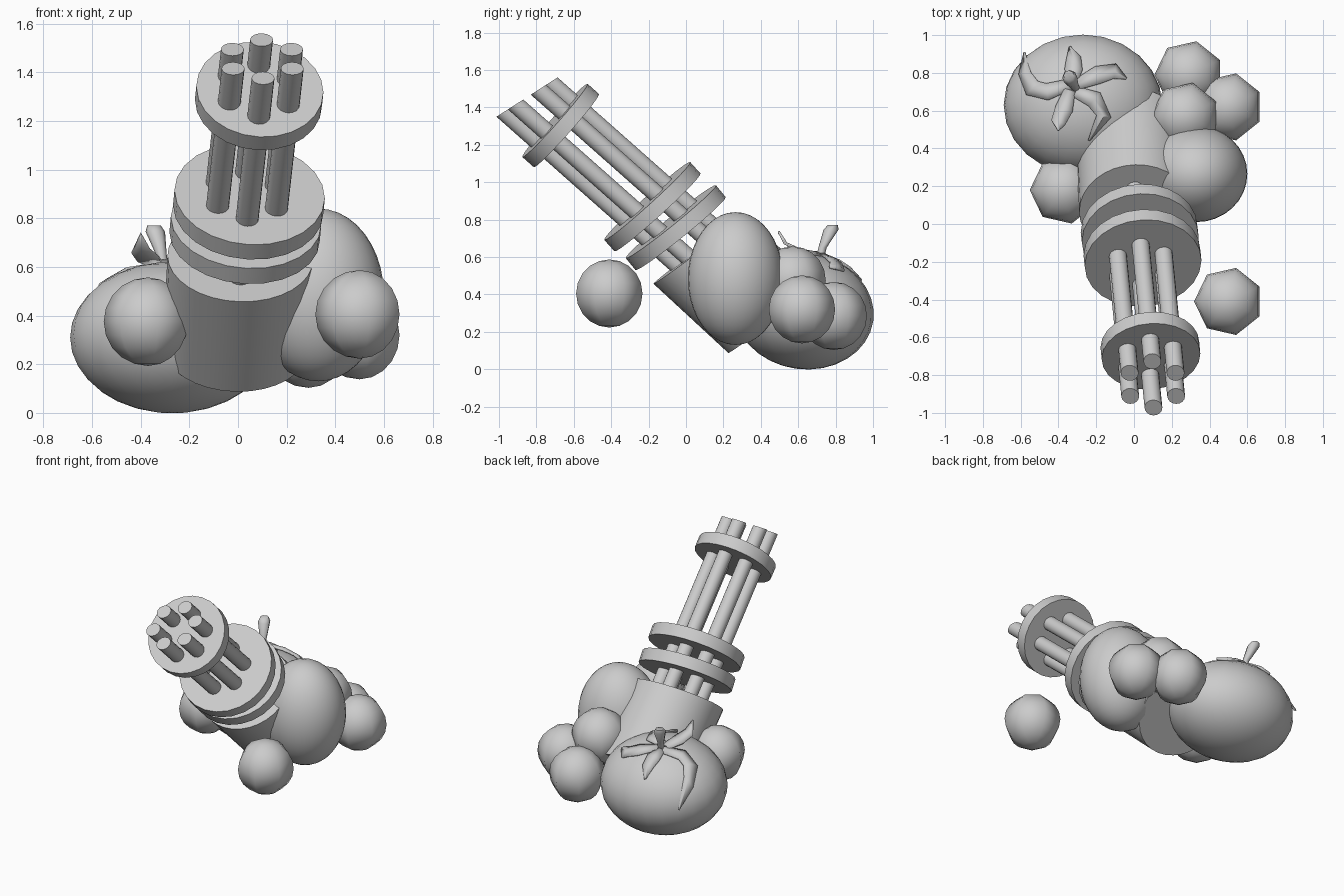
import bpy, bmesh, math
from mathutils import Vector, Matrix

if "Cube" in bpy.data.objects:
    bpy.data.objects.remove(bpy.data.objects["Cube"])

grey = bpy.data.materials.new("plain_grey")
grey.use_nodes = True
GREY = (0.6, 0.6, 0.6, 1)
grey.diffuse_color = GREY
grey.node_tree.nodes["Principled BSDF"].inputs["Base Color"].default_value = GREY


def finish(name, bm, angle=35):
    bmesh.ops.recalc_face_normals(bm, faces=bm.faces)
    mesh = bpy.data.meshes.new(name)
    bm.to_mesh(mesh)
    bm.free()
    mesh.materials.append(grey)
    ob = bpy.data.objects.new(name, mesh)
    bpy.context.collection.objects.link(ob)
    bpy.ops.object.select_all(action='DESELECT')
    ob.select_set(True)
    bpy.context.view_layer.objects.active = ob
    bpy.ops.object.shade_smooth_by_angle(angle=math.radians(angle))
    return ob


def frame(axis):
    """Side and up directions square to an axis."""
    side = Vector((1, 0, 0))
    side = (side - axis * side.dot(axis)).normalized()
    return side, axis.cross(side)


def rod(name, start, end, radius, segments, cut_normal=None):
    """Cylinder whose ends may be cut on a slanted plane."""
    start, end = Vector(start), Vector(end)
    axis = (end - start).normalized()
    normal = Vector(cut_normal or axis)
    side, up = frame(axis)
    bm = bmesh.new()
    rings = []
    for c in (start, end):
        ring = []
        for i in range(segments):
            a = math.tau * i / segments
            off = (side * math.cos(a) + up * math.sin(a)) * radius
            off -= axis * (off.dot(normal) / axis.dot(normal))
            ring.append(bm.verts.new(c + off))
        rings.append(ring)
        bm.faces.new(ring)
    for i in range(segments):
        j = (i + 1) % segments
        bm.faces.new((rings[0][i], rings[0][j], rings[1][j], rings[1][i]))
    return finish(name, bm)


def ball(name, matrix, segments, rings):
    bm = bmesh.new()
    bmesh.ops.create_uvsphere(bm, u_segments=segments, v_segments=rings,
                              radius=1, matrix=matrix)
    return finish(name, bm, 80)


def placed(center, scale, tilt=0):
    return (Matrix.Translation(center) @ Matrix.Rotation(tilt, 4, 'X')
            @ Matrix.Diagonal((*scale, 1)))


# Gun body and the three clamp discs
rod("gun_body", (-0.01, 0.47, 0.27), (0.01, 0.07, 0.64), 0.3, 32, (0.03, -0.6, 0.8))
for name, center, normal, radius in (
        ("rear_disc", (0.03, -0.055, 0.757), (0.07, -0.63, 0.78), 0.31),
        ("middle_disc", (0.045, -0.18, 0.869), (0.07, -0.67, 0.74), 0.31),
        ("front_disc", (0.087, -0.67, 1.303), (0.07, -0.747, 0.664), 0.262)):
    c, half = Vector(center), Vector(normal).normalized() * 0.041
    rod(name, c - half, c + half, radius, 24)

# Six barrels with slanted ends
muzzle, breech = Vector((0.1, -0.85, 1.455)), Vector((0.0, 0.15, 0.57))
cut = Vector((0, -0.54, 0.84))
axis = (muzzle - breech).normalized()
side, up = frame(axis)
for i in range(6):
    a = math.tau * (i + 0.5) / 6
    off = (side * math.cos(a) + up * math.sin(a)) * 0.14
    tip = off - axis * (off.dot(cut) / axis.dot(cut))
    rod(f"barrel_{i + 1}", breech + off, muzzle + tip, 0.047, 16, cut)

# Large egg on the left and the round fruit at the back
ball("egg", placed((0.33, 0.265, 0.485), (0.27, 0.255, 0.355)), 32, 20)
fruit = placed((-0.27, 0.63, 0.31), (0.42, 0.375, 0.31), math.radians(-8))
ball("fruit", fruit, 24, 16)

# Coarse small balls
for i, center in enumerate(((0.5, -0.41, 0.405), (0.29, 0.79, 0.285),
                            (0.5, 0.62, 0.32), (0.27, 0.57, 0.475),
                            (-0.37, 0.18, 0.375))):
    turn = Matrix.Rotation(math.pi / 2, 4, 'Z')
    ball(f"small_ball_{i + 1}", placed(center, (0.182,) * 3) @ turn, 7, 10)


# Stem, flaring to its top
stem_path = [(-0.3, 0.71, 0.56, 0.022), (-0.315, 0.73, 0.65, 0.022),
             (-0.34, 0.775, 0.745, 0.04), (-0.345, 0.785, 0.77, 0.028)]
bm = bmesh.new()
rings = []
for x, y, z, r in stem_path:
    ring = []
    for i in range(8):
        a = math.tau * i / 8
        ring.append(bm.verts.new((x + r * math.cos(a), y + r * math.sin(a), z)))
    rings.append(ring)
for low, high in zip(rings, rings[1:]):
    for i in range(8):
        j = (i + 1) % 8
        bm.faces.new((low[i], low[j], high[j], high[i]))
bm.faces.new(rings[-1])
bm.faces.new(rings[0])
finish("stem", bm, 60)

# Curled leaves lying on the fruit; the last one rises at its tip
to_local = fruit.inverted()


def on_fruit(x, y):
    p = to_local @ Vector((x, y, 0))
    d = to_local.to_3x3() @ Vector((0, 0, 1))
    b, c = p.dot(d), p.dot(p) - 1
    t = (-b + math.sqrt(max(0, b * b - d.dot(d) * c))) / d.dot(d)
    return t


leaves = (
    ("left", 0, [(-.34, .74), (-.46, .70), (-.54, .72), (-.58, .8), (-.58, .91)]),
    ("back", 0, [(-.33, .75), (-.32, .82), (-.32, .88), (-.34, .94)]),
    ("right", 0, [(-.3, .74), (-.19, .79), (-.1, .81), (-.04, .77)]),
    ("front", 0, [(-.31, .70), (-.21, .66), (-.16, .57), (-.24, .44)]),
    ("raised", 0.13, [(-.34, .71), (-.37, .61), (-.4, .54), (-.4, .5)]))
for name, rise, path in leaves:
    bm = bmesh.new()
    rows = []
    last = len(path) - 1
    for i, point in enumerate(path):
        p = Vector(point)
        along = Vector(path[min(i + 1, last)]) - Vector(path[max(i - 1, 0)])
        across = Vector((-along.y, along.x)).normalized()
        f = i / last
        width = 0.03 + 0.03 * math.sin(math.pi * f) - 0.025 * f
        row = []
        for s in (-1, 0, 1):
            q = p + across * width * s
            z = on_fruit(q.x, q.y) + 0.012 + rise * f * f + 0.008 * (s == 0)
            row.append(bm.verts.new((q.x, q.y, z)))
        rows.append(row)
    for a, b in zip(rows, rows[1:]):
        for k in range(2):
            bm.faces.new((a[k], a[k + 1], b[k + 1], b[k]))
    leaf = finish(f"{name}_leaf", bm, 30)
    thick = leaf.modifiers.new("thickness", 'SOLIDIFY')
    thick.thickness = 0.01
